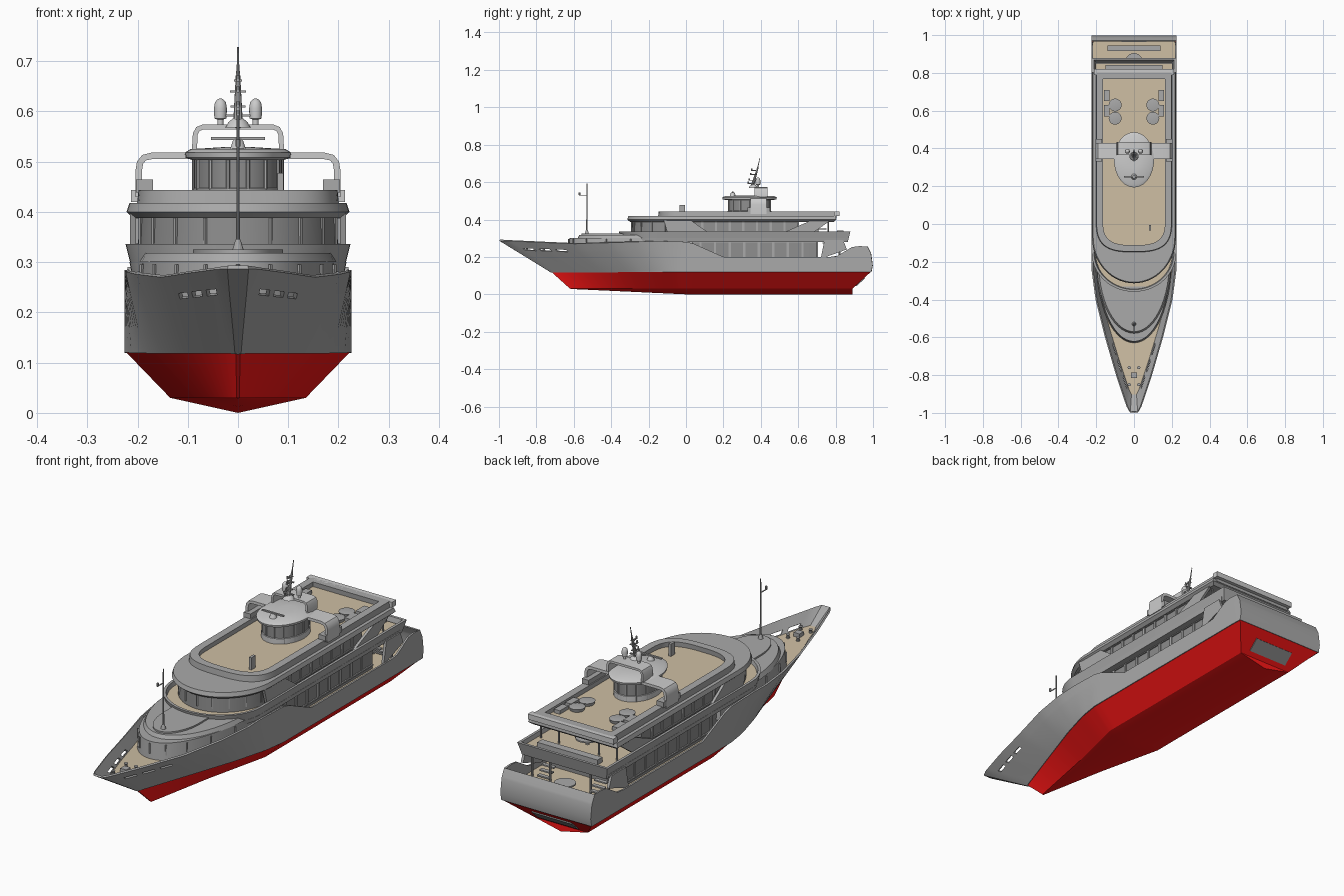
import bpy, bmesh, math
from mathutils import Vector

if "Cube" in bpy.data.objects:
    bpy.data.objects.remove(bpy.data.objects["Cube"])


def material(name, rgb):
    m = bpy.data.materials.new(name)
    m.diffuse_color = (*rgb, 1)
    m.use_nodes = True
    m.node_tree.nodes["Principled BSDF"].inputs["Base Color"].default_value = m.diffuse_color
    return m


RED = material("red_paint", (1.0, 0.008, 0.008))
TEAK = material("teak", (0.62, 0.52, 0.37))
STEEL = material("mid_grey", (0.4, 0.4, 0.4))
GLASS = material("dark_glass", (0.27, 0.27, 0.27))


def finish(name, bm, mat=None, mirror=False, thick=0, smooth=True):
    bmesh.ops.remove_doubles(bm, verts=bm.verts, dist=1e-5)
    bmesh.ops.recalc_face_normals(bm, faces=bm.faces)
    me = bpy.data.meshes.new(name)
    bm.to_mesh(me)
    bm.free()
    o = bpy.data.objects.new(name, me)
    bpy.context.collection.objects.link(o)
    if mat:
        me.materials.append(mat)
    bpy.ops.object.select_all(action='DESELECT')
    o.select_set(True)
    bpy.context.view_layer.objects.active = o
    if mirror:
        o.modifiers.new("mirror", 'MIRROR').use_clip = True
    if thick:
        s = o.modifiers.new("thickness", 'SOLIDIFY')
        s.thickness, s.offset = thick, 0
        for m in [m.name for m in o.modifiers]:
            bpy.ops.object.modifier_apply(modifier=m)
    if smooth:
        bpy.ops.object.shade_smooth_by_angle(angle=math.radians(30))
    return o


def loft(name, rings, mat=None, closed=True, wrap=False, caps=True, skip=(), **kw):
    bm = bmesh.new()
    R = [[bm.verts.new(p) for p in r] for r in rings]
    n = len(R[0])
    for j in range(len(R) if wrap else len(R) - 1):
        a, b = R[j], R[(j + 1) % len(R)]
        for i in range(n if closed else n - 1):
            if (j, i) not in skip:
                bm.faces.new((a[i], a[(i + 1) % n], b[(i + 1) % n], b[i]))
    if caps and closed and not wrap:
        bm.faces.new(R[0])
        bm.faces.new(R[-1])
    return finish(name, bm, mat, **kw)


def box(name, c, s, mat=None, mirror=False):
    x, y, z = (v / 2 for v in s)
    rings = [[(c[0] + a * x, c[1] + b * y, c[2] + d * z) for a, b in ((-1, -1), (1, -1), (1, 1), (-1, 1))] for d in (-1, 1)]
    return loft(name, rings, mat, mirror=mirror, smooth=False)


def outline(w, yf, ys, ya, z, p=2.0, n=28):
    # plan shape: rounded front, square stern
    pts = [(w, ya, z)]
    for i in range(n + 1):
        a = math.pi * i / n
        c, s = math.cos(a), math.sin(a)
        pts.append((math.copysign(abs(c) ** (2 / p), c) * w, ys + (yf - ys) * abs(s) ** (2 / p), z))
    return pts + [(-w, ya, z)]


def tier(name, w, yf, ys, ya, z0, z1, flare=0, p=2.0, mat=STEEL):
    return loft(name, [outline(w, yf, ys, ya, z0, p), outline(w + flare, yf - flare, ys, ya + flare, z1, p)], mat)


def bulwark(name, w, yf, ys, ya, z0, z1, t, f=0, p=2.0):
    return loft(name, [outline(w, yf, ys, ya, z0, p), outline(w + f, yf - f, ys, ya + f, z1, p),
                       outline(w + f - t, yf - f + t, ys, ya + f - t, z1, p),
                       outline(w - t, yf + t, ys, ya - t, z0, p)], STEEL, wrap=True)


def revolve(name, c, prof, n=24, sy=1, mat=None, mirror=False):
    rings = [[(c[0] + r * math.cos(2 * math.pi * i / n), c[1] + sy * r * math.sin(2 * math.pi * i / n), c[2] + z)
              for i in range(n)] for r, z in prof]
    return loft(name, rings, mat, mirror=mirror)


def rod(name, a, b, r0, r1=None, n=10, mirror=False):
    a, b = Vector(a), Vector(b)
    q = (b - a).to_track_quat('Z', 'Y')
    rings = [[p + q @ Vector((r * math.cos(2 * math.pi * i / n), r * math.sin(2 * math.pi * i / n), 0))
              for i in range(n)] for p, r in ((a, r0), (b, r0 if r1 is None else r1))]
    return loft(name, rings, STEEL, mirror=mirror)


def lerp(a, b, t):
    return a + (b - a) * t


def table(tab, y):
    for (a, va), (b, vb) in zip(tab, tab[1:]):
        if y <= b:
            return lerp(va, vb, max(0, (y - a) / (b - a)))
    return tab[-1][1]


# Hull lines: half widths of sheer, waterline and chine, and sheer height
SHEER = [(-1, .018), (-.97, .035), (-.8, .092), (-.6, .15), (-.4, .2), (-.25, .22), (-.1, .222), (1, .222)]
WATER = [(-.72, .004), (-.5, .08), (-.25, .165), (-.1, .207), (0, .222), (1, .222)]
CHINE = [(-.62, .003), (-.3, .065), (0, .135), (1, .135)]
TOPZ = [(-1, .29), (-.6, .272), (-.15, .285), (.02, .28), (.2, .2), (.8, .2), (.9, .26), (1, .252)]
NF, NA = 32, 24


def along(k, start, end):
    return start * (1 - k / NF) if k <= NF else end * (k - NF) / NA


def side(k, f):
    yw, yt = along(k, -.72, .988), along(k, -.996, .968)
    y = lerp(yw, yt, f)
    bulge = .07 * f * (1 - f) * max(0, (y - .8) / .2)
    return (lerp(table(WATER, yw), table(SHEER, yt), f), y + bulge, lerp(.12, table(TOPZ, yt), f))


def close(row):
    return [(0, *row[0][1:])] + row + [(0, *row[-1][1:])]


K = range(NF + NA + 1)
keel = [(0, y, .028 * max(0, -y) / .6) for y in (along(k, -.6, .89) for k in K)]
chine = [(table(CHINE, y), y, .03) for y in (along(k, -.62, .89) for k in K)]
loft("hull_bottom", [close(r) for r in (keel, chine, [side(k, 0) for k in K])], RED, closed=False, mirror=True)
slots = {(2, i + 1) for i in (2, 3, 5, 6, 8, 9)}
loft("hull_topsides", [close([side(k, f) for k in K]) for f in (0, .25, .7, .77, 1)], STEEL, closed=False,
     skip=slots, mirror=True, thick=.008)
hatch = ((.91, .043), (.957, .085), (.951, .091), (.904, .049))
loft("stern_hatch", [[(x, y, z) for y, z in hatch] for x in (-.1, .1)], GLASS, smooth=False)

# Lower decks
fore = [side(k, .69) for k in range(NF + 1)]
loft("foredeck", [fore, [(0, y, z) for x, y, z in fore]], TEAK, closed=False, mirror=True)
box("main_deck", (0, .488, .168), (.436, .976, .008), TEAK)
box("deck_step", (0, 0, .2), (.436, .01, .065), STEEL)

# Main deck house and forward house
tier("main_house", .178, -.05, 0, .7, .17, .29, mat=GLASS)
tier("forward_house", .2, -.63, -.2, .04, .225, .302, -.008)
tier("forward_roof", .197, -.58, -.2, 0, .3, .318, -.01)
tier("forward_skylight", .09, -.56, -.4, -.33, .31, .325)

# Upper deck
tier("upper_deck_base", .212, -.34, -.15, .85, .28, .3, .004)
tier("upper_deck", .205, -.345, -.15, .85, .3, .32, mat=TEAK)
bulwark("upper_bulwark", .21, -.345, -.15, .865, .28, .336, .012, .014)
tier("upper_house", .2, -.29, -.06, .6, .315, .4, -.004, mat=GLASS)
tier("upper_roof_lower", .208, -.3, -.07, .79, .388, .4, .014)
tier("upper_roof_top", .222, -.314, -.07, .804, .4, .418, -.006)

# Sun deck
tier("sun_deck", .172, -.13, .02, .79, .41, .422, p=3, mat=TEAK)
bulwark("sun_deck_bulwark", .202, -.15, .02, .805, .405, .444, .034, -.004, p=3)
box("sun_deck_aft_rail", (0, .805, .432), (.425, .03, .024))

# Window mullions round each house
for name, args, z0, z1 in (("main", (.179, -.05, 0, .7), .19, .28), ("upper", (.199, -.29, -.06, .6), .335, .39),
                           ("forward", (.197, -.628, -.2, .04), .25, .295)):
    for x, y, z in outline(*args, 0)[3:-3:3]:
        rod(name + "_mullion", (x, y, z0), (x, y, z1), .004, n=4)
    if name != "forward":
        for i in range(1, 9):
            y = args[2] + (args[3] - args[2]) * i / 9
            box(name + "_side_mullion", (args[0], y, (z0 + z1) / 2), (.008, .012, z1 - z0), STEEL, True)
        for x in (.04, .12):
            box(name + "_door_frame", (x, args[3], (z0 + z1) / 2), (.008, .01, z1 - z0), STEEL, True)
        for z in (z0, z1):
            box(name + "_window_rail", (args[0], (args[2] + args[3]) / 2, z), (.01, args[3] - args[2], .006), STEEL, True)


# Swept side plates joining the decks
def plate(name, x, pts, t=.012):
    return loft(name, [[(x + d, y, z) for y, z in pts] for d in (-t / 2, t / 2)], STEEL, mirror=True, smooth=False)


plate("upper_side_plate", .209, [(-.1, .33), (.12, .33), (.02, .4), (-.12, .4)])
plate("upper_aft_plate", .207, [(.52, .33), (.68, .33), (.78, .4), (.68, .4)])
plate("main_aft_plate", .214, [(.72, .19), (.86, .24), (.84, .29), (.74, .29)])
for x in (.1, .19):
    rod("main_aft_post", (x, .82, .17), (x, .82, .285), .005, mirror=True)
    rod("upper_aft_post", (x, .76, .31), (x, .76, .395), .004, mirror=True)
for i in range(6):
    box("stair_step", (.13, .74 + .016 * i, .275 - .018 * i), (.06, .018, .006), STEEL, True)
box("cockpit_sofa", (0, .93, .195), (.28, .03, .045), STEEL)
revolve("cockpit_table", (0, .86, .172), [(.008, 0), (.008, .03), (.045, .03), (.045, .036)], mat=STEEL)
revolve("upper_table", (0, .7, .32), [(.008, 0), (.008, .026), (.05, .026), (.05, .032)], mat=STEEL)
box("upper_sofa", (0, .825, .33), (.3, .035, .024), STEEL)

# Sun deck furniture
for y in (.56, .63):
    revolve("round_seat", (.1, y, .422), [(.03, 0), (.034, .014), (.02, .016)], mat=STEEL, mirror=True)
for y in (.6, .68):
    box("sun_lounger", (.145, y, .43), (.03, .06, .016), STEEL, True)
box("helm_console", (.085, -.02, .45), (.012, .03, .055), STEEL)

# Pavilion with roof
C = (0, .34, 0)
revolve("pavilion", C, [(.088, .415), (.088, .508)], 32, 1.3, GLASS)
for i in range(14):
    a = 2 * math.pi * i / 14
    x, y = .088 * math.cos(a), .34 + .1144 * math.sin(a)
    rod("pavilion_post", (x, y, .42), (x, y, .508), .004, n=6)
revolve("pavilion_sill", C, [(.091, .415), (.091, .446), (.086, .448)], 32, 1.3)
revolve("pavilion_roof", C, [(.09, .503), (.104, .508), (.106, .518), (.095, .525), (.03, .529)], 40, 1.38)


# Arches
def arch(name, pts, y0, y1, t):
    full = [(-x, z) for x, z in reversed(pts)] + pts
    return loft(name, [[(x, y, z) for x, z in full] for y in (y0, y1)], closed=False, thick=t)


arch("wing_arch", [(.09, .512), (.17, .512), (.187, .508), (.195, .498), (.198, .48), (.198, .43)], .345, .43, .013)
arch("top_arch", [(.02, .569), (.07, .569), (.08, .565), (.085, .555), (.087, .52)], .365, .435, .01)
box("arch_foot", (.186, .39, .452), (.034, .12, .026), STEEL, True)

# Radar, domes and aft mast
revolve("radar_base", (0, .25, .525), [(.016, 0), (.011, .015), (.008, .02)])
box("radar_bar", (0, .25, .546), (.108, .009, .006), STEEL)
revolve("satellite_dome", (.035, .385, .574), [(.006, 0), (.006, .01), (.012, .012), (.013, .032), (.011, .044),
                                               (.006, .05), (.001, .052)], 16, mirror=True)
revolve("mast_base", (0, .36, .568), [(.025, 0), (.018, .012), (.01, .018)])
rod("mast", (0, .352, .57), (0, .385, .68), .01, .004)
rod("mast_tip", (0, .383, .675), (0, .395, .728), .003, .0015)
for z, w, y in ((.592, .05, .36), (.61, .03, .365), (.64, .032, .373), (.662, .016, .378)):
    box("mast_crossbar", (0, y, z), (w, .008, .004), STEEL)
    box("mast_arm", (0, y - .012, z), (.006, .036, .005), STEEL)
    revolve("mast_light", (0, y - .026, z), [(.004, 0), (.004, .01)], 8, mat=STEEL)

# Fore mast and foredeck fittings
rod("fore_mast", (0, -.53, .3), (0, -.53, .592), .004, .0025)
rod("fore_mast_foot", (0, -.53, .315), (0, -.53, .345), .014, .005)
rod("fore_mast_arm", (0, -.53, .53), (0, -.572, .53), .0025)
rod("fore_mast_light", (0, -.57, .53), (0, -.57, .544), .005)
for y in (-.85, -.76):
    revolve("bollard", (.025, y, .23), [(.008, 0), (.006, .015), (.009, .02)], 10, mat=STEEL, mirror=True)
box("anchor_winch", (0, -.8, .242), (.03, .03, .018), STEEL)
